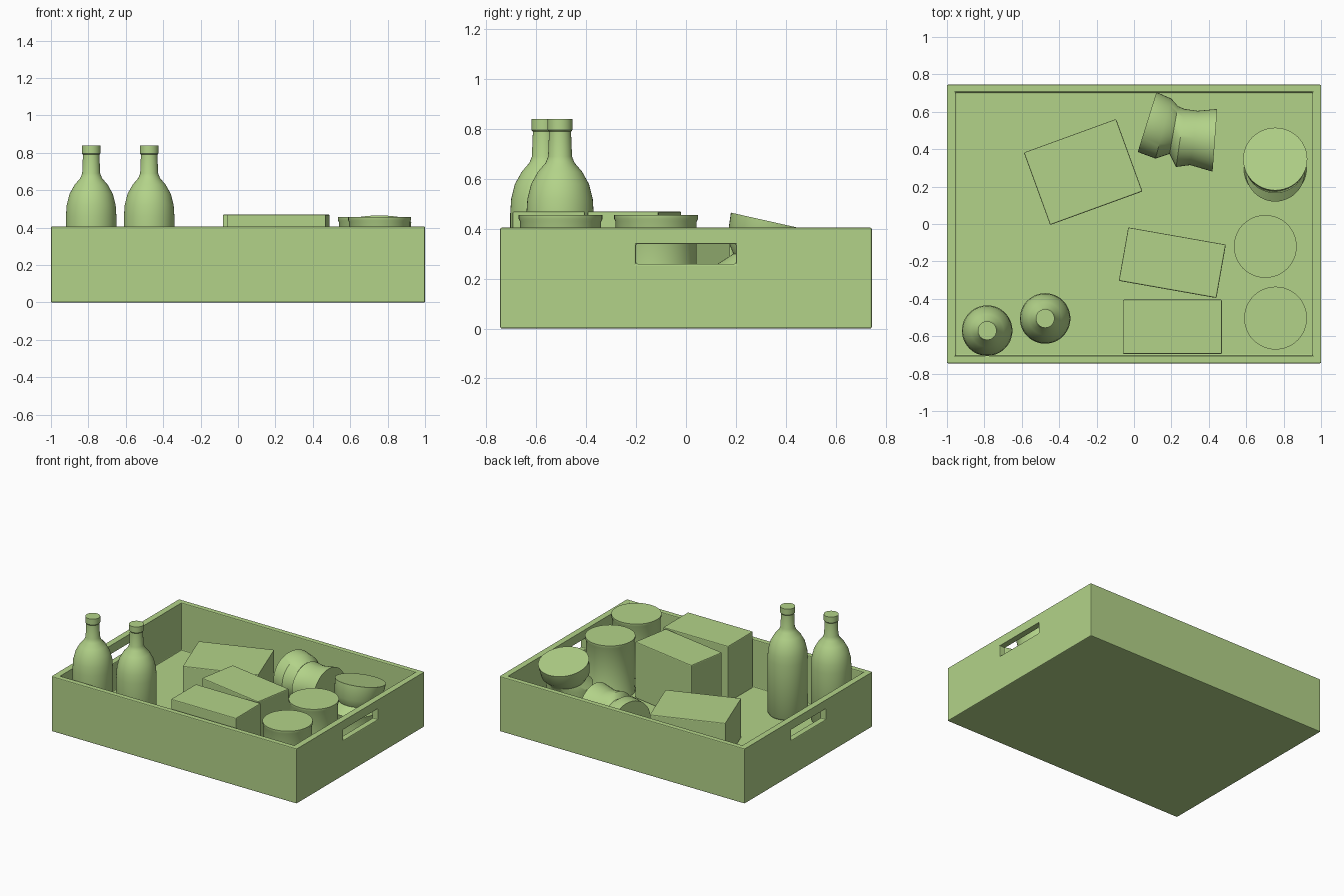
import bpy, bmesh, math
from mathutils import Vector, Matrix

if "Cube" in bpy.data.objects:
    bpy.data.objects.remove(bpy.data.objects["Cube"])

FLOOR = 0.055
green = bpy.data.materials.new("soft_green")
green.diffuse_color = (0.45, 0.65, 0.25, 1)
green.use_nodes = True
green.node_tree.nodes["Principled BSDF"].inputs["Base Color"].default_value = green.diffuse_color


def make_object(name, bm):
    bmesh.ops.recalc_face_normals(bm, faces=bm.faces)
    mesh = bpy.data.meshes.new(name)
    bm.to_mesh(mesh)
    bm.free()
    obj = bpy.data.objects.new(name, mesh)
    bpy.context.collection.objects.link(obj)
    mesh.materials.append(green)
    return obj


def block(name, size, centre, angle=0.0, bevel=0.0):
    bm = bmesh.new()
    bmesh.ops.create_cube(bm, size=1, matrix=Matrix.Diagonal((*size, 1)))
    if bevel:
        bmesh.ops.bevel(bm, geom=bm.edges[:], offset=bevel, segments=2,
                        profile=0.5, affect='EDGES')
    obj = make_object(name, bm)
    obj.location = centre
    obj.rotation_euler.z = math.radians(angle)
    return obj


def loft(name, pairs, side, n=48):
    """Skin round rings, each given by two opposite points; side is the ring's other axis."""
    bm = bmesh.new()
    side = Vector(side)
    rings = []
    for a, b in pairs:
        a, b = Vector(a), Vector(b)
        mid, half = (a + b) / 2, (a - b) / 2
        rings.append([bm.verts.new(mid + half * math.cos(t) + side * half.length * math.sin(t))
                      for t in (2 * math.pi * i / n for i in range(n))])
    for low, high in zip(rings, rings[1:]):
        for i in range(n):
            j = (i + 1) % n
            bm.faces.new((low[i], low[j], high[j], high[i]))
    bm.faces.new(rings[0])
    bm.faces.new(rings[-1])
    obj = make_object(name, bm)
    bpy.ops.object.select_all(action='DESELECT')
    obj.select_set(True)
    bpy.context.view_layer.objects.active = obj
    bpy.ops.object.shade_smooth_by_angle(angle=math.radians(35))
    return obj


def lathe(name, profile, x, y):
    return loft(name, [((x + r, y, z), (x - r, y, z)) for r, z in profile], (0, 1, 0))


# Tray: hollowed block with a grip slot through both end walls
tray = block("tray", (2, 1.49, 0.405), (0, 0, 0.2025))
cutters = [block("cavity_cutter", (1.91, 1.41, 1), (0, 0, FLOOR + 0.5)),
           block("grip_cutter", (2.4, 0.4, 0.08), (0, 0, 0.3))]
for cutter in cutters:
    cutter.hide_render = True
    cutter.hide_viewport = True
    mod = tray.modifiers.new(cutter.name, 'BOOLEAN')
    mod.operation = 'DIFFERENCE'
    mod.solver = 'EXACT'
    mod.object = cutter
edge = tray.modifiers.new("soft_edges", 'BEVEL')
edge.width = 0.006
edge.segments = 2
edge.limit_method = 'ANGLE'

# Cartons: two standing, one lying on its side
block("carton_front", (0.53, 0.29, 0.415), (0.205, -0.55, FLOOR + 0.2075), 0, 0.006)
block("carton_middle", (0.53, 0.29, 0.415), (0.205, -0.207, FLOOR + 0.2075), -10, 0.006)
block("carton_lying", (0.525, 0.412, 0.29), (-0.272, 0.278, FLOOR + 0.145), 20, 0.006)

# Bottles
bottle = [(0.125, FLOOR), (0.135, 0.07), (0.135, 0.46), (0.131, 0.52), (0.116, 0.58),
          (0.088, 0.63), (0.058, 0.665), (0.048, 0.69), (0.044, 0.79),
          (0.05, 0.797), (0.05, 0.84)]
lathe("bottle_left", bottle, -0.785, -0.57)
lathe("bottle_right", bottle, -0.475, -0.505)

# Intact tins with a thin rim at each end
tin = [(0.168, FLOOR), (0.168, 0.07), (0.163, 0.08), (0.163, 0.43), (0.168, 0.44), (0.168, 0.456)]
lathe("tin_front", tin, 0.757, -0.503)
lathe("tin_back", tin, 0.702, -0.12)

# Crushed tin lying down: opposite points of each ring as seen from above
lying = [((0.12, 0.705), (0.02, 0.385)), ((0.2, 0.67), (0.115, 0.35)),
         ((0.235, 0.63), (0.19, 0.375)), ((0.27, 0.615), (0.225, 0.305)),
         ((0.34, 0.605), (0.30, 0.315)), ((0.445, 0.615), (0.42, 0.28))]
zc = FLOOR + 0.168
loft("crushed_tin_lying", [((*a, zc), (*b, zc)) for a, b in lying], (0, 0, 1))

# Crushed tin standing: opposite points of each ring as seen from the side
standing = [((0.465, FLOOR), (0.13, FLOOR)), ((0.43, 0.16), (0.14, 0.165)),
            ((0.435, 0.235), (0.12, 0.255)), ((0.445, 0.27), (0.19, 0.30)),
            ((0.485, 0.305), (0.165, 0.36)), ((0.515, 0.39), (0.18, 0.465))]
loft("crushed_tin_standing", [((0.755, *a), (0.755, *b)) for a, b in standing], (1, 0, 0))
